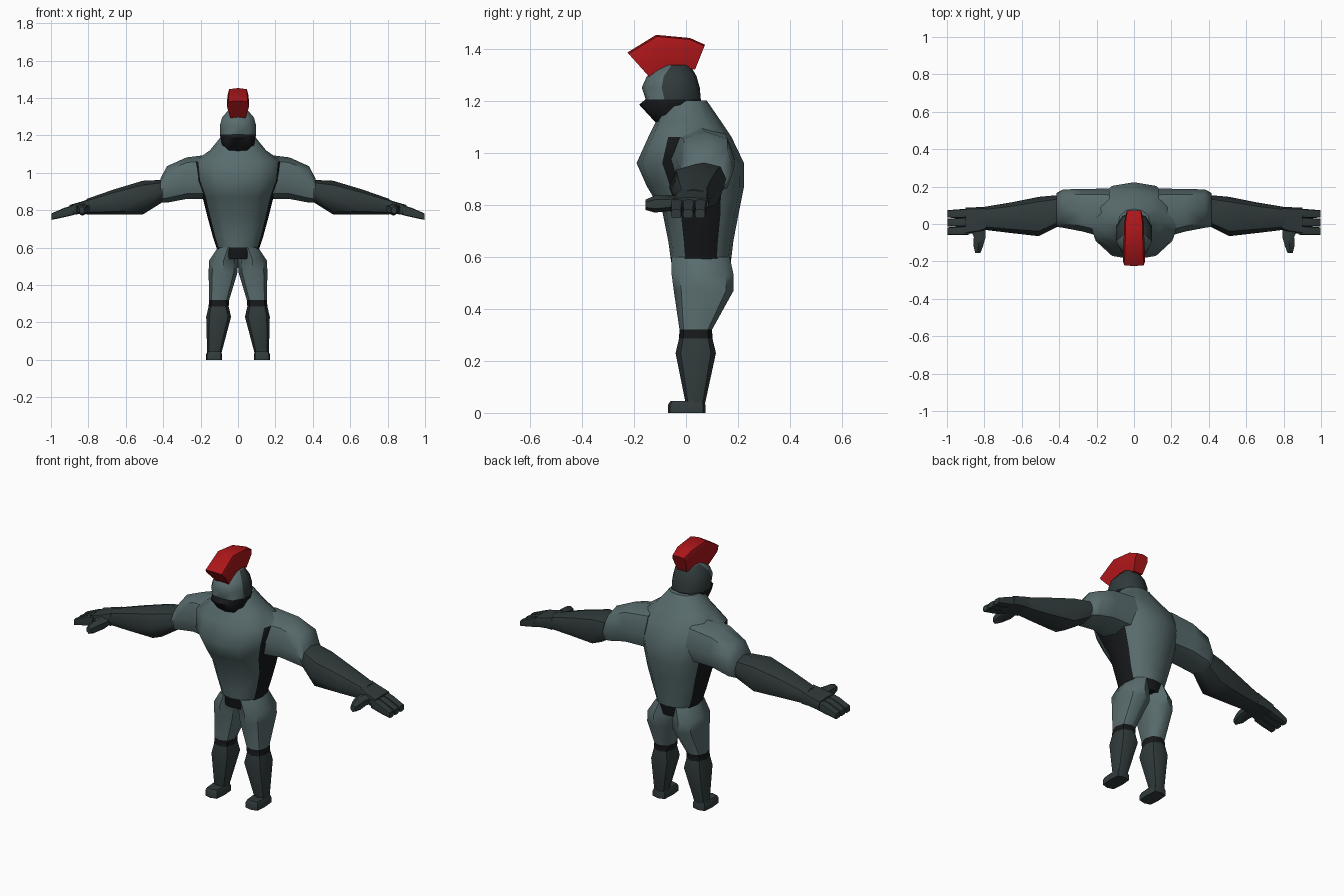
import bpy, bmesh
from math import sin, cos, pi
from mathutils import Vector

if "Cube" in bpy.data.objects:
    bpy.data.objects.remove(bpy.data.objects["Cube"])


def material(name, rgb):
    m = bpy.data.materials.new(name)
    m.diffuse_color = (*rgb, 1)
    m.use_nodes = True
    m.node_tree.nodes["Principled BSDF"].inputs["Base Color"].default_value = m.diffuse_color
    return m


TEAL = material("teal_grey", (0.10, 0.15, 0.155))
SHADE = material("dark_teal", (0.03, 0.042, 0.043))
BLACK = material("black", (0.008, 0.009, 0.01))
RED = material("crest_red", (0.42, 0.008, 0.01))


def skin(name, rings, mats, pick=lambda i, j: 0, mirror=False, angle=50):
    """Join a list of point rings into a capped surface; pick(i, j) chooses the material."""
    bm = bmesh.new()
    vs = [[bm.verts.new(p) for p in r] for r in rings]
    n = len(vs[0])
    for i in range(len(vs) - 1):
        for j in range(n):
            k = (j + 1) % n
            f = bm.faces.new((vs[i][j], vs[i][k], vs[i + 1][k], vs[i + 1][j]))
            f.material_index = pick(i, j)
    bm.faces.new(vs[0]).material_index = pick(0, 0)
    bm.faces.new(vs[-1]).material_index = pick(len(vs) - 2, 0)
    bmesh.ops.recalc_face_normals(bm, faces=bm.faces)
    me = bpy.data.meshes.new(name)
    bm.to_mesh(me)
    bm.free()
    for m in mats:
        me.materials.append(m)
    ob = bpy.data.objects.new(name, me)
    bpy.context.collection.objects.link(ob)
    bpy.ops.object.select_all(action='DESELECT')
    ob.select_set(True)
    bpy.context.view_layer.objects.active = ob
    bpy.ops.object.shade_smooth_by_angle(angle=angle * pi / 180)
    if mirror:
        ob.modifiers.new("mirror", 'MIRROR').use_mirror_merge = False
    return ob


def oval(axis, s, a0, a1, b0, b1, n=8, power=2.4):
    """Squared oval across one axis at s; a and b are the extents on the other two axes."""
    pts = []
    for k in range(n):
        t = 2 * pi * k / n
        u, v = sin(t), -cos(t)
        r = (abs(u) ** power + abs(v) ** power) ** (-1 / power)
        a = (a0 + a1) / 2 + (a1 - a0) / 2 * u * r
        b = (b0 + b1) / 2 + (b1 - b0) / 2 * v * r
        pts.append(Vector({'x': (s, a, b), 'y': (a, s, b), 'z': (a, b, s)}[axis]))
    return pts


# Torso: z, half width, front, back; dark flanks and waist
torso = [(0.54, 0.10, -0.05, 0.165), (0.60, 0.115, -0.06, 0.175), (0.66, 0.135, -0.068, 0.182),
         (0.77, 0.165, -0.09, 0.203), (0.87, 0.19, -0.15, 0.223), (0.96, 0.225, -0.19, 0.223),
         (1.06, 0.235, -0.145, 0.175), (1.12, 0.15, -0.115, 0.135), (1.20, 0.085, -0.08, 0.08)]
skin("torso", [oval('z', z, -w, w, f, b, 12) for z, w, f, b in torso], [TEAL, BLACK],
     lambda i, j: int(i == 0 or (i < 6 and j in (2, 3, 8, 9))))

# Head: dark jaw and skull with a lighter face and a narrow mouth slot
head = [(1.09, 0.06, -0.09, 0.04), (1.125, 0.082, -0.125, 0.05), (1.185, 0.096, -0.18, 0.06),
        (1.205, 0.10, -0.155, 0.057), (1.25, 0.10, -0.17, 0.053), (1.295, 0.088, -0.15, 0.04),
        (1.338, 0.05, -0.09, 0.015)]
skin("head", [oval('z', z, -w, w, f, b, 10) for z, w, f, b in head], [TEAL, SHADE, BLACK],
     lambda i, j: 2 if i in (0, 1, 2) else (0 if j in (0, 1, 8, 9) else 1))

# Crest: slices with root y, z and tip y, z and half widths
crest = [(-0.14, 1.29, -0.225, 1.385, 0.04, 0.06), (-0.055, 1.325, -0.115, 1.453, 0.038, 0.056),
         (-0.01, 1.325, 0.015, 1.441, 0.036, 0.052), (0.035, 1.32, 0.073, 1.415, 0.03, 0.042)]
rings = []
for y0, z0, y1, z1, w0, w1 in crest:
    root, tip = Vector((0, y0, z0)), Vector((0, y1, z1))
    side = [(0, w0), (0.7, w1), (0.95, w1 * 0.85)]
    half = [(root.lerp(tip, t), w) for t, w in side]
    rings.append([p + Vector((w, 0, 0)) for p, w in half] + [tip] +
                 [p - Vector((w, 0, 0)) for p, w in reversed(half)])
skin("crest", rings, [RED])

# Upper arm: x, back/front extents and bottom/top extents
upper = [(0.13, -0.08, 0.19, 0.86, 1.10), (0.275, -0.04, 0.187, 0.86, 1.082),
         (0.38, -0.02, 0.185, 0.84, 1.035), (0.415, -0.015, 0.165, 0.842, 0.968)]
skin("upper_arm", [oval('x', *r) for r in upper], [TEAL], mirror=True)

# Forearm
fore = [(0.40, -0.01, 0.155, 0.845, 0.962), (0.51, -0.065, 0.145, 0.776, 0.957),
        (0.66, -0.048, 0.115, 0.776, 0.912), (0.81, -0.03, 0.09, 0.778, 0.86)]
skin("forearm", [oval('x', *r) for r in fore], [SHADE], mirror=True)

# Palm, fingers and thumb
palm = [(0.79, -0.03, 0.09, 0.782, 0.862), (0.83, -0.045, 0.09, 0.782, 0.848),
        (0.90, -0.055, 0.088, 0.772, 0.828)]
skin("palm", [oval('x', *r, power=5) for r in palm], [SHADE], mirror=True)
for k in range(3):
    y = -0.06 + k * 0.046
    finger = [(0.88, y + 0.003, y + 0.05, 0.774, 0.826), (0.93, y, y + 0.047, 0.762, 0.812),
              (0.998, y + 0.002, y + 0.042, 0.748, 0.782)]
    skin("finger", [oval('x', *r, power=5) for r in finger], [SHADE], mirror=True)
thumb = [(-0.02, 0.79, 0.88, 0.785, 0.835), (-0.07, 0.79, 0.86, 0.775, 0.835),
         (-0.12, 0.805, 0.86, 0.77, 0.835), (-0.155, 0.82, 0.85, 0.78, 0.82)]
skin("thumb", [oval('y', *r, n=6) for r in thumb], [SHADE], mirror=True)

# Leg: z, inner/outer extents and front/back extents; dark knee band
leg = [(0.60, 0.0, 0.108, -0.055, 0.168), (0.53, 0.0, 0.155, -0.055, 0.183),
       (0.47, 0.002, 0.157, -0.047, 0.183), (0.32, 0.047, 0.155, -0.025, 0.10),
       (0.285, 0.05, 0.157, -0.027, 0.102), (0.23, 0.037, 0.17, -0.04, 0.115),
       (0.03, 0.09, 0.165, 0.0, 0.072)]
skin("leg", [oval('z', *r) for r in leg], [TEAL, BLACK, SHADE],
     lambda i, j: 1 if i in (3,) else (2 if i > 3 else 0), mirror=True)

# Foot
foot = [(0.0, 0.085, 0.17, -0.07, 0.075), (0.03, 0.085, 0.17, -0.07, 0.075),
        (0.045, 0.092, 0.163, -0.06, 0.07)]
skin("foot", [oval('z', *r, power=5) for r in foot], [SHADE], mirror=True)
